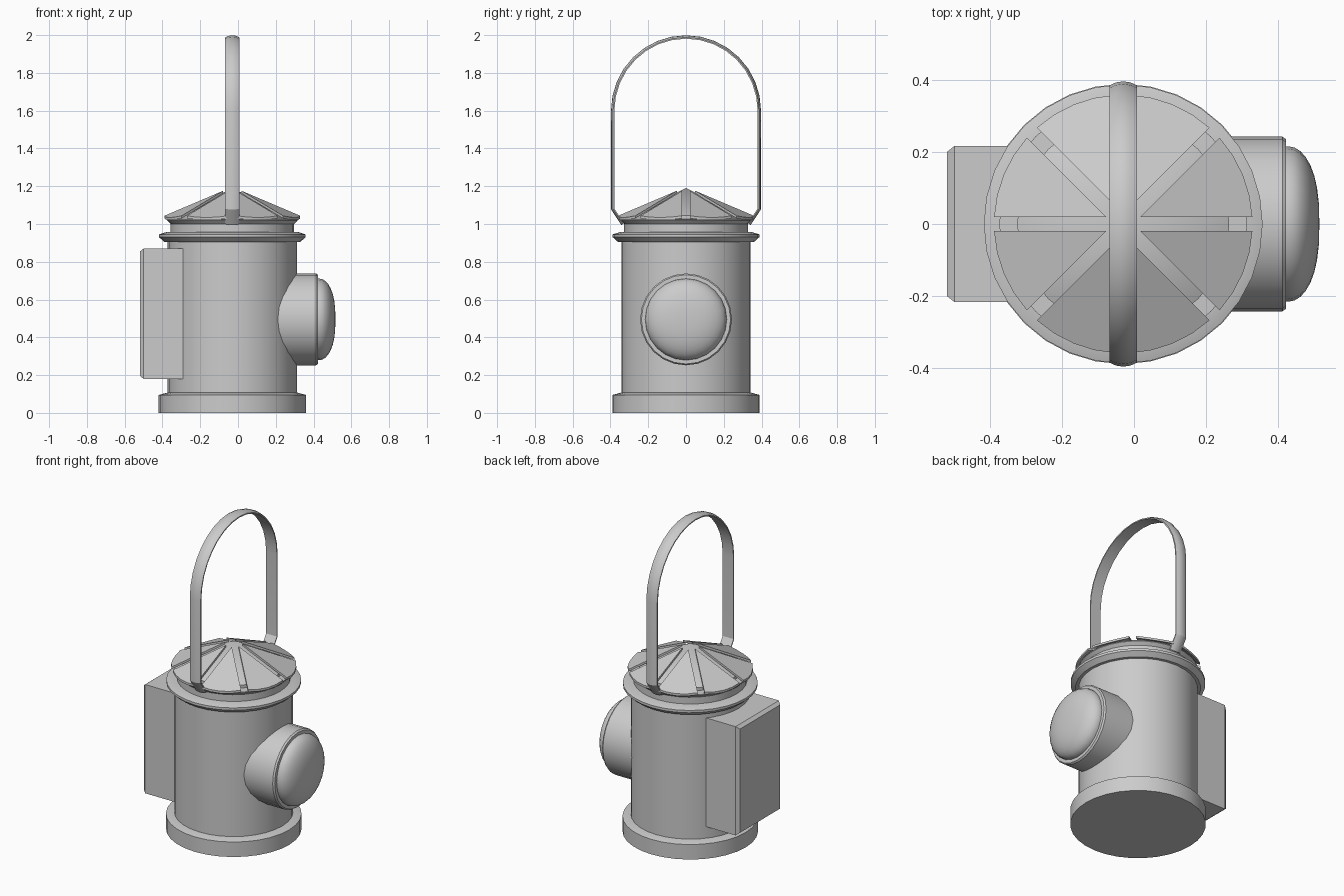
import bpy, bmesh
from math import sin, cos, pi, radians, asin, atan2
from mathutils import Vector, Matrix

if "Cube" in bpy.data.objects:
    bpy.data.objects.remove(bpy.data.objects["Cube"])

CX = -0.03  # x of the lantern's vertical axis


def finish(name, bm, angle=30):
    bmesh.ops.remove_doubles(bm, verts=bm.verts, dist=1e-5)
    bmesh.ops.recalc_face_normals(bm, faces=bm.faces)
    me = bpy.data.meshes.new(name)
    bm.to_mesh(me)
    bm.free()
    ob = bpy.data.objects.new(name, me)
    bpy.context.collection.objects.link(ob)
    for p in me.polygons:
        p.use_smooth = True
    me.set_sharp_from_angle(angle=radians(angle))
    return ob


def lathe(name, profile, segs, matrix):
    """Spin a (radius, height) profile about z, then place it."""
    bm = bmesh.new()
    vs = [bm.verts.new((r, 0, h)) for r, h in profile]
    es = [bm.edges.new(p) for p in zip(vs, vs[1:])]
    bmesh.ops.spin(bm, geom=vs + es, cent=(0, 0, 0), axis=(0, 0, 1),
                   angle=2 * pi, steps=segs, use_duplicate=False)
    bm.transform(matrix)
    return finish(name, bm)


upright = Matrix.Translation((CX, 0, 0))

# Base, cylindrical body and flange
lathe("base", [(0, 0), (0.39, 0), (0.39, 0.095), (0.345, 0.107), (0, 0.107)], 32, upright)
lathe("body", [(0, 0.1), (0.342, 0.1), (0.342, 0.91), (0, 0.91)], 32, upright)
lathe("flange", [(0, 0.905), (0.36, 0.905), (0.388, 0.93), (0.388, 0.945),
                 (0.35, 0.957), (0, 0.957)], 32, upright)

# Neck with flared lip and the inner cone seen through the roof slots
lathe("neck_and_inner_cone", [(0, 0.95), (0.327, 0.95), (0.327, 1.0), (0.345, 1.018),
                              (0.345, 1.024), (0.295, 1.026), (0.295, 1.045),
                              (0, 1.19)], 32, upright)

# Eight flat roof panels separated by radial slots
R, GAP, SLOPE, APEX, THICK = 0.36, 0.02, 0.46, 1.2, 0.014
half = pi / 8 - asin(GAP / R)
bm = bmesh.new()
for i in range(8):
    mid = pi / 8 + i * pi / 4
    outline = [(GAP / sin(pi / 8), 0)]
    outline += [(R, -half + 2 * half * k / 4) for k in range(5)]
    vs = [bm.verts.new((CX + r * cos(mid + a), r * sin(mid + a),
                        APEX - SLOPE * r * cos(a))) for r, a in outline]
    face = bm.faces.new(vs)
    ext = bmesh.ops.extrude_face_region(bm, geom=[face], use_keep_orig=True)
    for v in ext["geom"]:
        if isinstance(v, bmesh.types.BMVert):
            v.co.z -= THICK
finish("roof_panels", bm, 20)

# Lens housing and domed lens, facing +x
sideways = Matrix.Translation((0, 0, 0.495)) @ Matrix.Rotation(pi / 2, 4, 'Y')
lathe("lens_housing", [(0, 0.1), (0.243, 0.1), (0.243, 0.413), (0.236, 0.423),
                       (0.215, 0.423), (0, 0.423)], 24, sideways)
dome = [(0.216 * cos(t) ** 0.8, 0.43 + 0.086 * sin(t))
        for t in [k * pi / 16 for k in range(8)]]
lathe("lens", [(0.216, 0.415)] + dome + [(0, 0.516)], 24, sideways)

# Rear box with a chamfered outer face
bm = bmesh.new()
loops = []
for x, inset in ((-0.2, 0), (-0.5, 0), (-0.52, 0.016)):
    y, lo, hi = 0.217 - inset, 0.18 + inset, 0.87 - inset
    loops.append([bm.verts.new((x, a, b)) for a, b in
                  ((-y, lo), (y, lo), (y, hi), (-y, hi))])
for a, b in zip(loops, loops[1:]):
    for k in range(4):
        bm.faces.new((a[k], a[(k + 1) % 4], b[(k + 1) % 4], b[k]))
bm.faces.new(loops[0])
bm.faces.new(loops[-1])
finish("rear_box", bm, 10)

# Carrying handle: a slightly domed strap swept along an arch
path = [Vector((0.333, 1.0)), Vector((0.386, 1.08))]
path += [Vector((0.386 * cos(k * pi / 16), 1.6 + 0.388 * sin(k * pi / 16))) for k in range(17)]
path += [Vector((-0.386, 1.08)), Vector((-0.333, 1.0))]
section = [(-0.038, -0.007), (0.038, -0.007), (0.038, 0.0), (0.02, 0.008),
           (0, 0.011), (-0.02, 0.008), (-0.038, 0.0)]
bm = bmesh.new()
rings = []
for i, p in enumerate(path):
    d_in = (p - path[i - 1]).normalized() if i else Vector((0, 0))
    d_out = (path[i + 1] - p).normalized() if i + 1 < len(path) else Vector((0, 0))
    t = (d_in + d_out).normalized()
    n = Vector((t.y, -t.x))  # outward normal
    rings.append([bm.verts.new((CX + w, p.x + n.x * o, p.y + n.y * o)) for w, o in section])
m = len(section)
for a, b in zip(rings, rings[1:]):
    for k in range(m):
        bm.faces.new((a[k], a[(k + 1) % m], b[(k + 1) % m], b[k]))
bm.faces.new(rings[0])
bm.faces.new(rings[-1])
finish("handle", bm)
